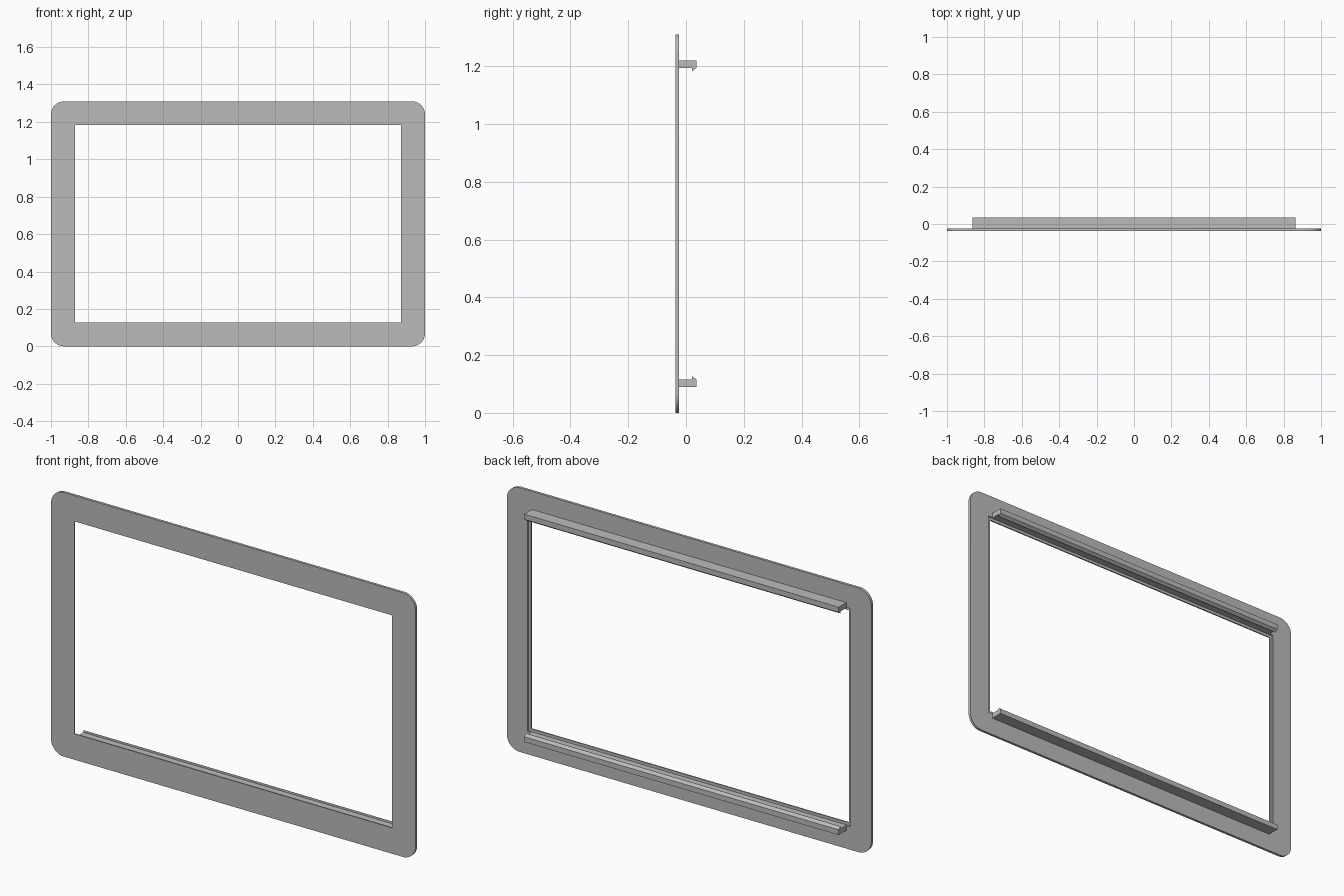
import bpy
import bmesh
from mathutils import Matrix, Vector

default = bpy.data.objects.get("Cube")
if default:
    bpy.data.objects.remove(default, do_unlink=True)

WIDTH, HEIGHT = 2.0, 1.31
FRONT, BACK, TIP = -0.037, -0.024, 0.036    # depth of plate faces and clip tips
BORDER, RECESS, RADIUS = 0.128, 0.014, 0.07
CLIP_HALF = 0.863

grey = bpy.data.materials.new("plain grey")
grey.use_nodes = True
grey.diffuse_color = (0.5, 0.5, 0.5, 1)
grey.node_tree.nodes["Principled BSDF"].inputs["Base Color"].default_value = (0.5, 0.5, 0.5, 1)


def finish(name, bm):
    bmesh.ops.recalc_face_normals(bm, faces=bm.faces)
    mesh = bpy.data.meshes.new(name)
    bm.to_mesh(mesh)
    bm.free()
    mesh.materials.append(grey)
    obj = bpy.data.objects.new(name, mesh)
    bpy.context.collection.objects.link(obj)
    return obj


def slab(name, border, y0, y1, radius=0):
    """Upright panel inset by a border, with optional rounded corners."""
    bm = bmesh.new()
    size = (WIDTH - 2 * border, y1 - y0, HEIGHT - 2 * border)
    place = Matrix.Translation((0, (y0 + y1) / 2, HEIGHT / 2)) @ Matrix.Diagonal((*size, 1))
    bmesh.ops.create_cube(bm, size=1, matrix=place)
    if radius:
        corners = [e for e in bm.edges
                   if abs(e.verts[0].co.y - e.verts[1].co.y) > (y1 - y0) / 2]
        bmesh.ops.bevel(bm, geom=corners, offset=radius, segments=10,
                        profile=0.5, affect='EDGES')
    return finish(name, bm)


def clip(name, flip):
    """Rail with a sloped hook, extruded along x."""
    profile = [(BACK - 0.002, 0.09), (TIP, 0.09), (TIP, 0.116), (0.021, 0.127),
               (0.021, 0.116), (BACK - 0.002, 0.116)]
    bm = bmesh.new()
    verts = [bm.verts.new((-CLIP_HALF, y, HEIGHT - z if flip else z)) for y, z in profile]
    face = bm.faces.new(verts)
    side = bmesh.ops.extrude_face_region(bm, geom=[face])["geom"]
    bmesh.ops.translate(bm, vec=Vector((2 * CLIP_HALF, 0, 0)),
                        verts=[g for g in side if isinstance(g, bmesh.types.BMVert)])
    return finish(name, bm)


# Rounded plate with the window opening and the shallow step around its back
frame = slab("frame_plate", 0, FRONT, BACK, RADIUS)
cutters = [slab("window_cutter", BORDER, FRONT - 0.1, BACK + 0.1),
           slab("recess_cutter", BORDER - RECESS, (FRONT + BACK) / 2, BACK + 0.1)]
bpy.context.view_layer.objects.active = frame
for cutter in cutters:
    cutter.hide_render = True
    cut = frame.modifiers.new(cutter.name, 'BOOLEAN')
    cut.operation = 'DIFFERENCE'
    cut.solver = 'EXACT'
    cut.object = cutter
    bpy.ops.object.modifier_apply(modifier=cut.name)
    bpy.data.objects.remove(cutter, do_unlink=True)

# Smooth rounded corners, sharp everywhere else
bpy.ops.object.select_all(action='DESELECT')
frame.select_set(True)
bpy.ops.object.shade_smooth_by_angle()

# Rear clip rails along the bottom and top of the window
clip("bottom_clip", False)
clip("top_clip", True)
